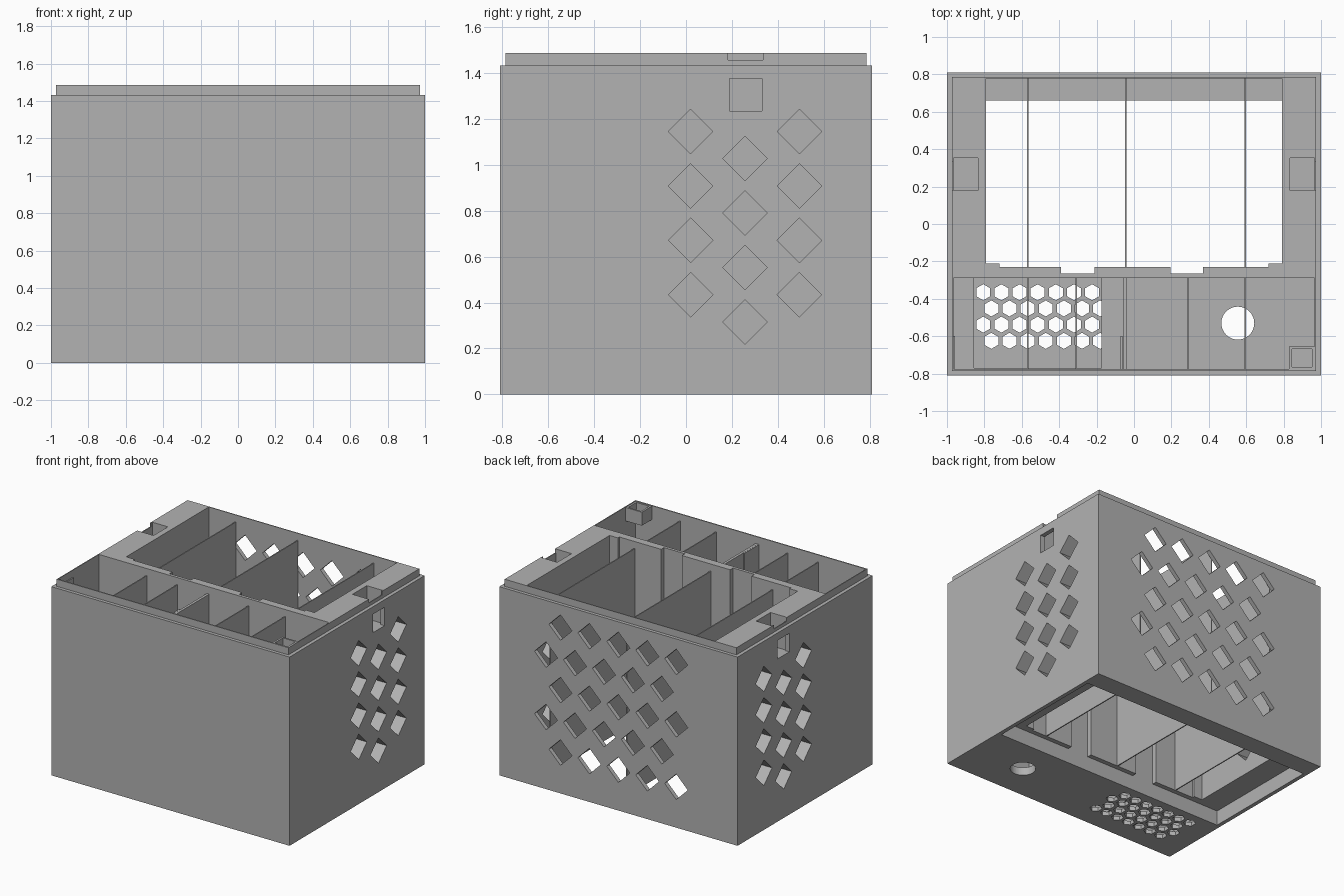
import bpy, bmesh, math
from mathutils import Matrix, Vector

cube = bpy.data.objects.get("Cube")
if cube:
    bpy.data.objects.remove(cube, do_unlink=True)

grey = bpy.data.materials.new("plain_grey")
grey.use_nodes = True
grey.diffuse_color = (0.448, 0.448, 0.448, 1)
for node in grey.node_tree.nodes:
    if node.type == 'BSDF_PRINCIPLED':
        node.inputs["Base Color"].default_value = grey.diffuse_color


def add_box(bm, x, y, z):
    """Axis-aligned box from three (min, max) ranges."""
    centre = Vector([(a + b) / 2 for a, b in (x, y, z)])
    size = Matrix.Diagonal([b - a for a, b in (x, y, z)] + [1])
    bmesh.ops.create_cube(bm, size=1, matrix=Matrix.Translation(centre) @ size)


def add_prism(bm, centre, radius, depth, sides, axis='Z', turn=0):
    """Regular prism along an axis."""
    tilt = {'X': Matrix.Rotation(math.pi / 2, 4, 'Y'),
            'Y': Matrix.Rotation(math.pi / 2, 4, 'X'),
            'Z': Matrix.Identity(4)}[axis]
    bmesh.ops.create_cone(bm, cap_ends=True, segments=sides, radius1=radius,
                          radius2=radius, depth=depth,
                          matrix=Matrix.Translation(centre) @ tilt @ Matrix.Rotation(turn, 4, 'Z'))


def make(name, bm):
    mesh = bpy.data.meshes.new(name)
    bmesh.ops.recalc_face_normals(bm, faces=bm.faces)
    bm.to_mesh(mesh)
    bm.free()
    mesh.materials.append(grey)
    obj = bpy.data.objects.new(name, mesh)
    bpy.context.scene.collection.objects.link(obj)
    return obj


def box_object(name, x, y, z):
    bm = bmesh.new()
    add_box(bm, x, y, z)
    return make(name, bm)


def combine(target, tool, operation='DIFFERENCE'):
    """Apply a boolean and discard the tool."""
    tool.hide_render = True
    mod = target.modifiers.new("cut", 'BOOLEAN')
    mod.operation, mod.solver, mod.object = operation, 'EXACT', tool
    bpy.context.view_layer.update()
    graph = bpy.context.evaluated_depsgraph_get()
    mesh = bpy.data.meshes.new_from_object(target.evaluated_get(graph))
    target.modifiers.clear()
    target.data = mesh
    bpy.data.objects.remove(tool, do_unlink=True)


def cut(target, x, y, z):
    combine(target, box_object("cutter", x, y, z))


# Case with a stepped stacking lip
case = box_object("case", (-1, 1), (-0.81, 0.81), (0, 1.432))
combine(case, box_object("lip", (-0.973, 0.973), (-0.785, 0.785), (1.3, 1.486)), 'UNION')

# Bottom recess, rear bay, and the grooves in its front wall
cut(case, (-0.97, 0.97), (-0.265, 0.66), (-1, 0.112))
cut(case, (-0.79, 0.79), (-0.212, 0.778), (0.11, 2))
cut(case, (-0.72, 0.72), (-0.23, 0), (0.11, 2))
for left, right in ((-0.39, -0.21), (0.195, 0.37)):
    cut(case, (left, right), (-0.265, 0), (0.11, 2))

# Front bay with a sunken grille floor
cut(case, (-0.966, 0.966), (-0.776, -0.288), (0.06, 2))
cut(case, (-0.855, -0.175), (-0.77, -0.29), (0.03, 1))

# Grille hexagons
bm = bmesh.new()
for row in range(4):
    for col in range(7):
        x = -0.806 + col * 0.097 + (row % 2) * 0.043
        add_prism(bm, (x, -0.365 - row * 0.0865, 0), 0.043, 0.09, 6)
combine(case, make("cutter", bm))

# Round floor hole
bm = bmesh.new()
add_prism(bm, (0.555, -0.53, 0), 0.088, 0.3, 48)
combine(case, make("cutter", bm))

# Diamond vents through the back
bm = bmesh.new()
for row in range(5):
    for col in range(5):
        x = 0.487 - col * 0.243 + (row % 2) * 0.121
        add_prism(bm, (x, 0.81, 1.258 - row * 0.237), 0.097, 0.1, 4, 'Y')
combine(case, make("cutter", bm))

# Diamond vents through both sides
bm = bmesh.new()
for side in (-1, 1):
    for col in range(3):
        for row in range(4):
            z = 1.145 - row * 0.237 - (col % 2) * 0.118
            add_prism(bm, (side * 0.9, 0.02 + col * 0.237, z), 0.097, 0.3, 4, 'X')
combine(case, make("cutter", bm))

# Latch pockets: open on top, with a side window and a nick in the lip
for side in (-1, 1):
    def span(a, b):
        return tuple(sorted((side * a, side * b)))
    cut(case, span(0.835, 0.966), (0.18, 0.352), (1.235, 2))
    cut(case, span(0.9, 1.1), (0.19, 0.33), (1.235, 1.375))
    cut(case, span(0.9, 1.1), (0.182, 0.335), (1.457, 2))

# Thin dividers
for i, x in enumerate((-0.567, -0.045, 0.595)):
    box_object(f"rear_divider_{i + 1}", (x - 0.004, x + 0.004), (-0.232, 0.78), (0.112, 1.432))
for i, x in enumerate((-0.567, -0.31, -0.05, 0.29, 0.595)):
    thick = 0.01 if i == 2 else 0.004
    floor = 0.03 if i < 2 else 0.06
    box_object(f"front_divider_{i + 1}", (x - thick, x + thick), (-0.777, -0.287), (floor, 1.432))
for i, x in enumerate((-0.963, -0.066)):
    box_object(f"front_rib_{i + 1}", (x - 0.005, x + 0.005), (-0.776, -0.6), (0.06, 1.432))

# Small cup in the front corner
cup = box_object("corner_cup", (0.83, 0.968), (-0.778, -0.655), (1.38, 1.482))
cut(cup, (0.845, 0.952), (-0.765, -0.668), (1.395, 2))
